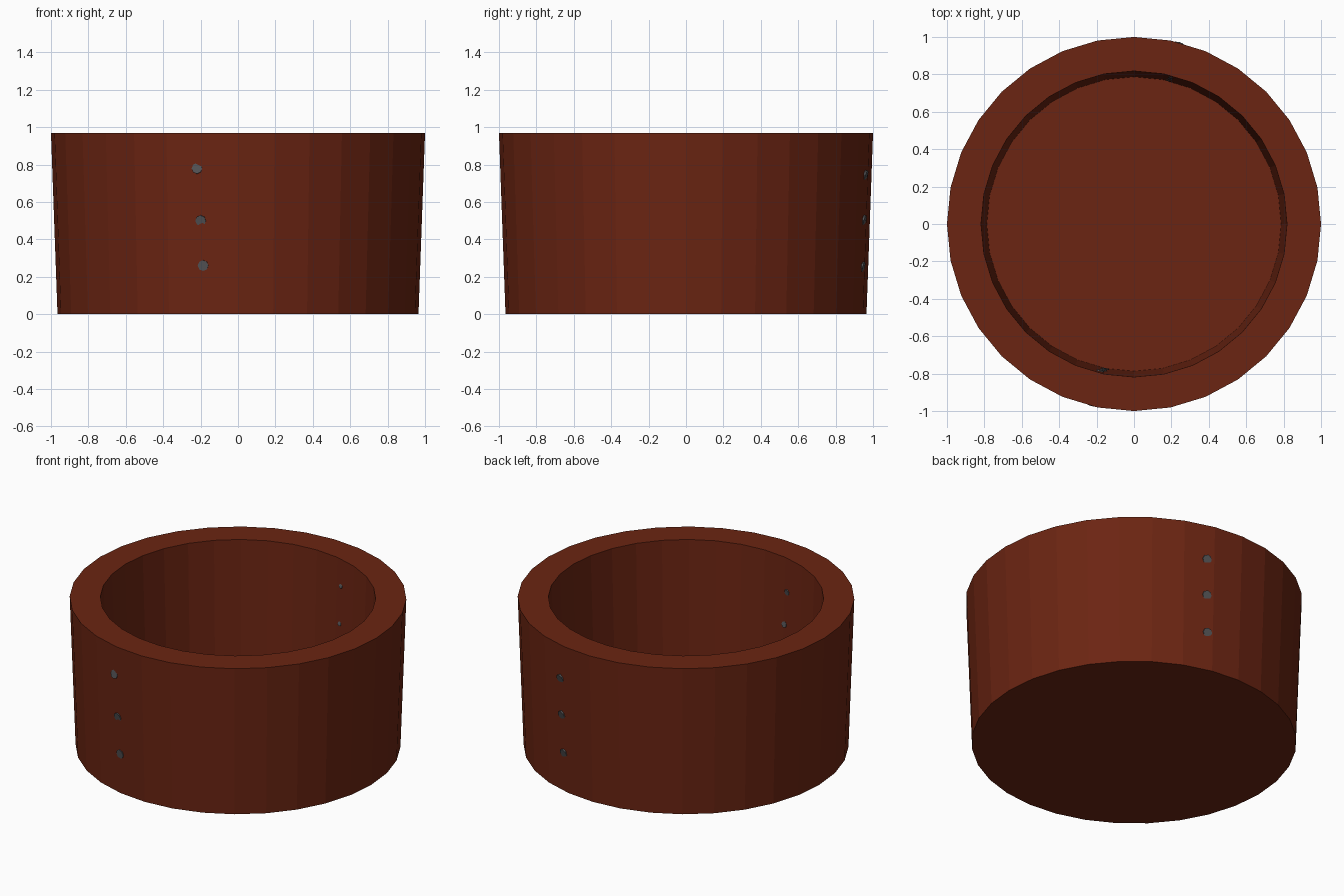
import bpy, bmesh, math
from mathutils import Vector

if "Cube" in bpy.data.objects:
    bpy.data.objects.remove(bpy.data.objects["Cube"])


def material(name, rgb):
    m = bpy.data.materials.new(name)
    m.diffuse_color = (*rgb, 1)
    m.use_nodes = True
    m.node_tree.nodes["Principled BSDF"].inputs["Base Color"].default_value = m.diffuse_color
    return m


terracotta = material("red brown", (0.147, 0.018, 0.006))
steel = material("dark grey", (0.085, 0.085, 0.09))


def finish(bm, name, mat):
    bmesh.ops.recalc_face_normals(bm, faces=bm.faces)
    me = bpy.data.meshes.new(name)
    bm.to_mesh(me)
    bm.free()
    me.materials.append(mat)
    ob = bpy.data.objects.new(name, me)
    bpy.context.collection.objects.link(ob)
    return ob


# Tub: 32-sided rings from the underside, over the rim, to the inner floor
SIDES = 32
profile = [(0.965, 0.0), (1.0, 0.97), (0.818, 0.97), (0.787, 0.12)]
bm = bmesh.new()
rings = [[bm.verts.new((r * math.cos(2 * math.pi * i / SIDES),
                        r * math.sin(2 * math.pi * i / SIDES), z))
          for i in range(SIDES)] for r, z in profile]
for a, b in zip(rings, rings[1:]):
    for i in range(SIDES):
        j = (i + 1) % SIDES
        bm.faces.new((a[i], a[j], b[j], b[i]))
bm.faces.new(rings[0])
bm.faces.new(rings[-1])
finish(bm, "tub", terracotta)


# Rivets: slightly tilted tapered pins passing through the wall
def rivet(name, outer, inner, r_out, r_in):
    outer, inner = Vector(outer), Vector(inner)
    axis = inner - outer
    bm = bmesh.new()
    bmesh.ops.create_cone(bm, cap_ends=True, segments=8, radius1=r_out,
                          radius2=r_in, depth=axis.length)
    bm.transform(axis.to_track_quat('Z', 'Y').to_matrix().to_4x4())
    bmesh.ops.translate(bm, verts=bm.verts, vec=(outer + inner) / 2)
    finish(bm, name, steel)


# outer x, outer z, inner z for each pin
front = [(-0.22, 0.78, 0.75), (-0.20, 0.50, 0.54), (-0.187, 0.26, 0.28)]
back = [(0.24, 0.74, 0.80), (0.235, 0.50, 0.555), (0.225, 0.25, 0.30)]
for side, pins, sign, r_in in (("front", front, -1, 0.02), ("back", back, 1, 0.014)):
    for n, (x, zo, zi) in enumerate(pins):
        ro = 0.965 + 0.035 * zo / 0.97 + 0.002
        ri = 0.787 + 0.031 * (zi - 0.12) / 0.85 - 0.006
        xi = x * 0.82
        rivet(f"{side}_rivet_{n + 1}",
              (x, sign * math.sqrt(ro * ro - x * x), zo),
              (xi, sign * math.sqrt(ri * ri - xi * xi), zi), 0.029, r_in)
